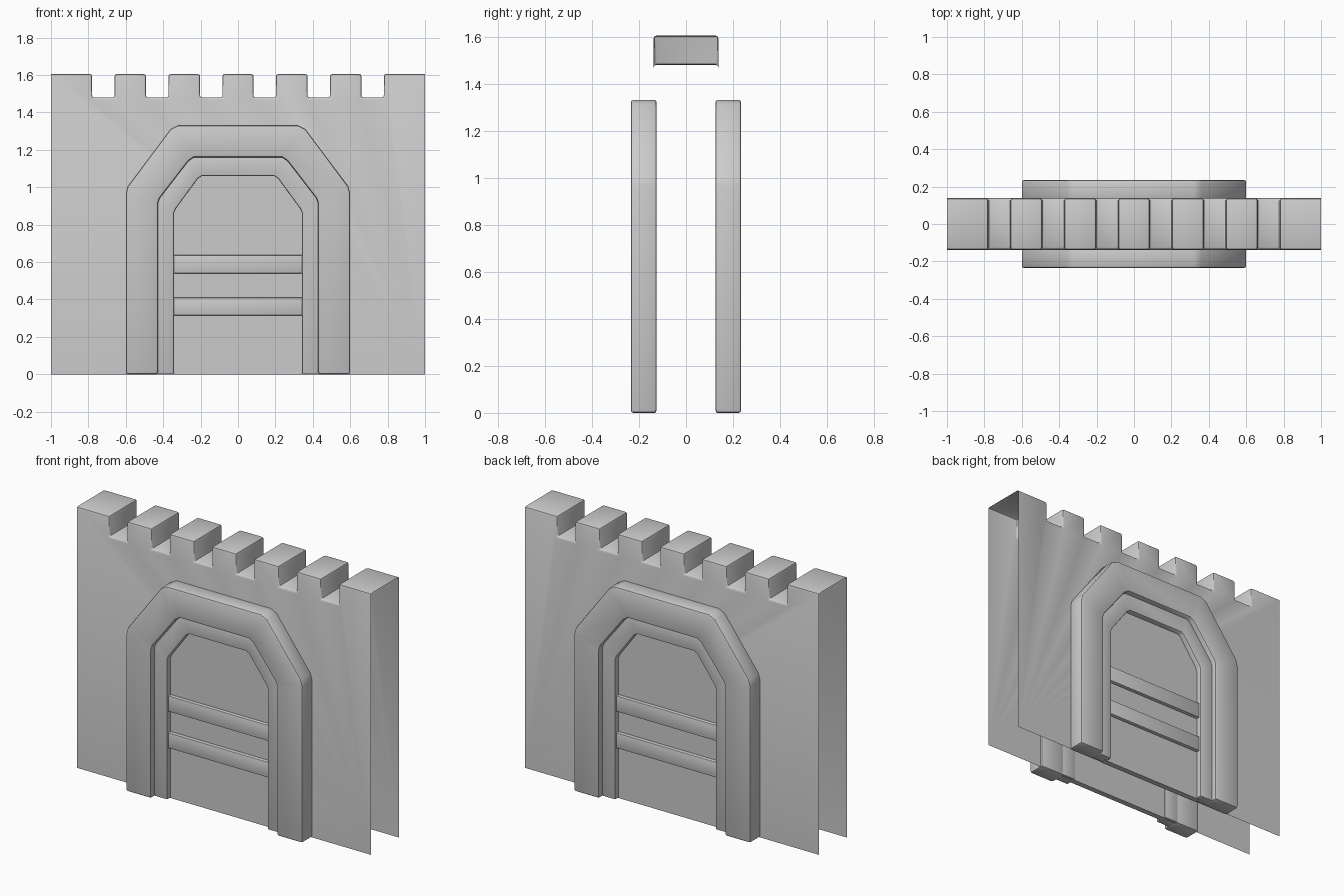
import bpy, bmesh, math

if "Cube" in bpy.data.objects:
    bpy.data.objects.remove(bpy.data.objects["Cube"])


def finish(name, bm, bevel=0.0, both_sides=True):
    """Bevel the hard edges, make an object, and mirror it to the back."""
    bmesh.ops.recalc_face_normals(bm, faces=bm.faces)
    if bevel:
        hard = [e for e in bm.edges
                if len(e.link_faces) == 2 and e.calc_face_angle(0) > math.radians(50)]
        bmesh.ops.bevel(bm, geom=hard, offset=bevel, segments=2, profile=0.5,
                        affect='EDGES', clamp_overlap=True)
    mesh = bpy.data.meshes.new(name)
    bm.to_mesh(mesh)
    bm.free()
    mesh.shade_smooth()
    mesh.set_sharp_from_angle(angle=math.radians(35))
    obj = bpy.data.objects.new(name, mesh)
    bpy.context.collection.objects.link(obj)
    if both_sides:
        m = obj.modifiers.new("front_and_back", 'MIRROR')
        m.use_axis = (False, True, False)
        m.use_mirror_merge = False
    return obj


def full(half):
    """Half profile from bottom right to top, completed to bottom left."""
    return half + [(-x, z) for x, z in reversed(half)]


def arch(name, outer, inner, y0, y1, bevel):
    """Solid arch band between two profiles."""
    bm = bmesh.new()
    rows = [[bm.verts.new((x, y, z)) for x, z in prof]
            for prof, y in ((outer, y0), (inner, y0), (inner, y1), (outer, y1))]
    for k in range(4):
        a, b = rows[k], rows[(k + 1) % 4]
        for i in range(len(a) - 1):
            bm.faces.new((a[i], a[i + 1], b[i + 1], b[i]))
    for i in (0, -1):
        bm.faces.new([r[i] for r in rows])
    return finish(name, bm, bevel)


def prism(name, prof, y0, y1, bevel=0.0):
    """Closed solid from a profile in x and z."""
    bm = bmesh.new()
    a = [bm.verts.new((x, y0, z)) for x, z in prof]
    b = [bm.verts.new((x, y1, z)) for x, z in prof]
    bm.faces.new(a)
    bm.faces.new(b)
    n = len(prof)
    for i in range(n):
        j = (i + 1) % n
        bm.faces.new((a[i], a[j], b[j], b[i]))
    return finish(name, bm, bevel)


# Wall with battlements: shell open at the ends and at the bottom
TOP, NOTCH, DEPTH = 1.605, 1.48, 0.138
line = [(-1, 0), (-1, TOP)]
for c in (-0.72, -0.432, -0.143, 0.143, 0.432, 0.72):
    line += [(c - 0.06, TOP), (c - 0.06, NOTCH), (c + 0.06, NOTCH), (c + 0.06, TOP)]
line += [(1, TOP), (1, 0)]
bm = bmesh.new()
front = [bm.verts.new((x, -DEPTH, z)) for x, z in line]
back = [bm.verts.new((x, DEPTH, z)) for x, z in line]
bm.faces.new(front)
bm.faces.new(back)
for i in range(1, len(line) - 2):
    bm.faces.new((front[i], front[i + 1], back[i + 1], back[i]))
finish("battlement_wall", bm, 0.012, both_sides=False)

# Gate surround: large outer arch and stepped inner arch
outer = full([(0.6, 0), (0.6, 0.965), (0.59, 1.005), (0.36, 1.312), (0.32, 1.332)])
middle = full([(0.428, 0), (0.428, 0.915), (0.418, 0.942), (0.265, 1.14), (0.235, 1.16)])
hidden = full([(0.45, 0.003), (0.45, 0.92), (0.44, 0.95), (0.275, 1.16), (0.24, 1.18)])
inner = full([(0.342, 0.003), (0.342, 0.865), (0.334, 0.885), (0.215, 1.047), (0.195, 1.06)])
arch("outer_arch", outer, middle, -0.235, -0.125, 0.012)
arch("inner_arch", hidden, inner, -0.2, -0.126, 0.006)

# Gate panel and its two cross bands
panel = full([(0.36, 0), (0.36, 0.88), (0.21, 1.075)])
prism("gate_panel", panel, -0.165, -0.13)
for i, (z0, z1) in enumerate(((0.315, 0.41), (0.54, 0.637))):
    prism(f"gate_band_{i + 1}", [(-0.345, z0), (0.345, z0), (0.345, z1), (-0.345, z1)],
          -0.188, -0.15, 0.005)
